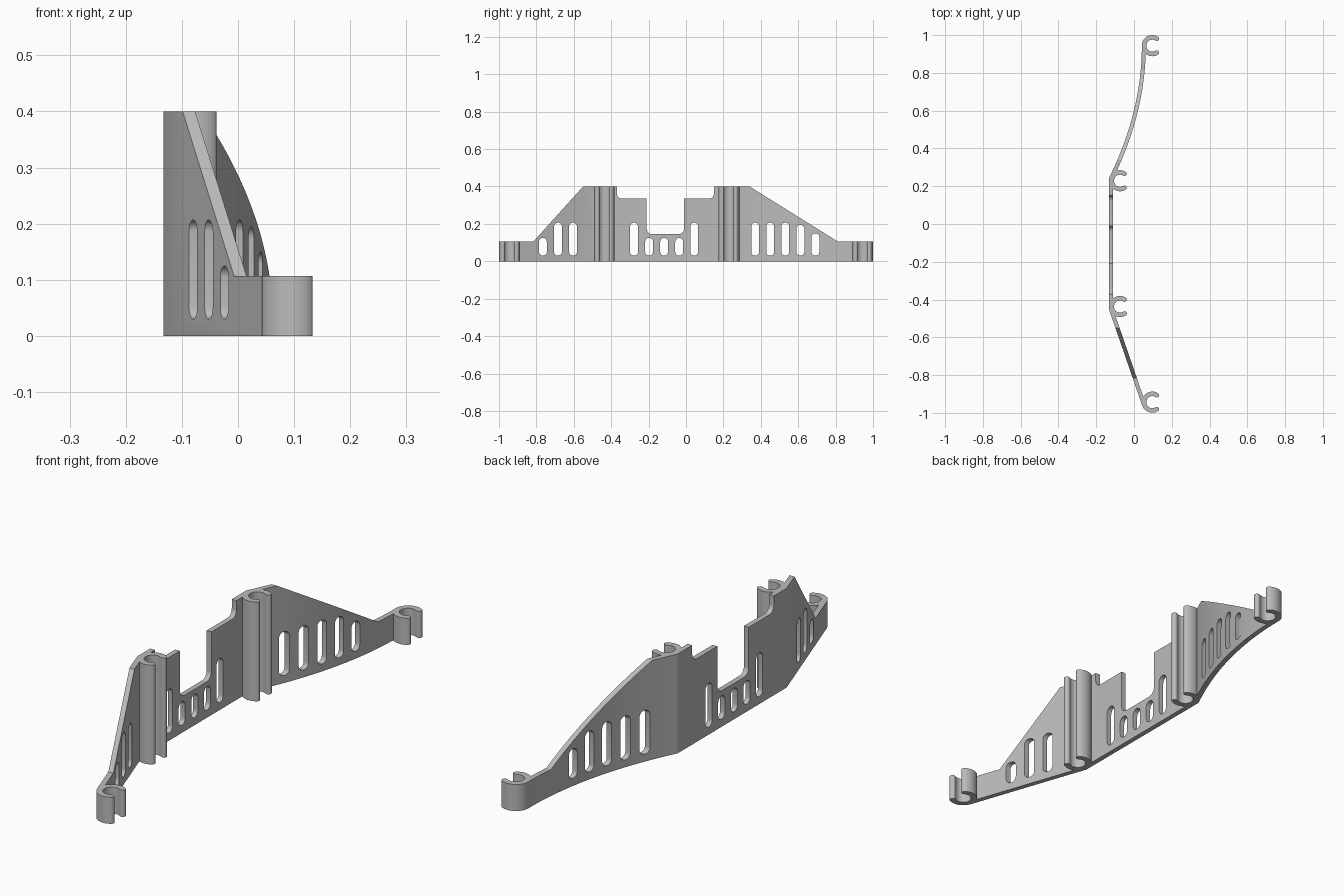
import bpy, bmesh, math
from math import sin, cos, pi, radians
from mathutils import Vector

cube = bpy.data.objects.get("Cube")
if cube:
    bpy.data.objects.remove(cube)

grey = bpy.data.materials.new("matte grey")
grey.use_nodes = True
colour = (0.5, 0.5, 0.5, 1)
grey.diffuse_color = colour
grey.node_tree.nodes["Principled BSDF"].inputs["Base Color"].default_value = colour

THICK = 0.021
TALL, LOW = 0.4, 0.107


def prism(bm, outline, direction):
    """Extrude a closed 3D outline along a direction."""
    face = bm.faces.new([bm.verts.new(p) for p in outline])
    new = bmesh.ops.extrude_face_region(bm, geom=[face])["geom"]
    verts = [v for v in new if isinstance(v, bmesh.types.BMVert)]
    bmesh.ops.translate(bm, vec=Vector(direction), verts=verts)


def make_object(name, bm):
    bmesh.ops.recalc_face_normals(bm, faces=bm.faces)
    mesh = bpy.data.meshes.new(name)
    bm.to_mesh(mesh)
    bm.free()
    mesh.materials.append(grey)
    ob = bpy.data.objects.new(name, mesh)
    bpy.context.collection.objects.link(ob)
    return ob


def smooth(ob):
    ob.data.shade_smooth()
    ob.data.set_sharp_from_angle(angle=radians(20))


def side_profiles(name, outlines):
    """Hidden cutter made of y-z outlines pushed through along x."""
    bm = bmesh.new()
    for outline in outlines:
        prism(bm, [(-0.4, y, z) for y, z in outline], (0.8, 0, 0))
    ob = make_object(name, bm)
    ob.hide_render = True
    return ob


def outline_with_fillets(corners):
    """Corners are (y, z) or (y, z, radius) for rounded right angles."""
    points = []
    for i, corner in enumerate(corners):
        c = Vector(corner[:2])
        if len(corner) == 2:
            points.append(c)
            continue
        r = corner[2]
        a = (Vector(corners[i - 1][:2]) - c).normalized() * r
        b = (Vector(corners[i + 1][:2]) - c).normalized() * r
        for k in range(9):
            t = k * pi / 16
            points.append(c + a + b - b * cos(t) - a * sin(t))
    return points


def slot(y, top, bottom=0.03, r=0.021):
    arc = [k * pi / 10 for k in range(11)]
    upper = [(y + r * cos(t), top - r + r * sin(t)) for t in arc]
    lower = [(y - r * cos(t), bottom + r - r * sin(t)) for t in arc]
    return upper + lower


# Plan centre line: slanted wing, straight middle, curved wing
path = [Vector((0.053, -0.957)), Vector((-0.122, -0.45))]
for k in range(25):
    y = 0.24 + 0.705 * k / 24
    path.append(Vector((0.052 - (0.945 - y) ** 2 / 2.85, y)))

left, right = [], []
for i, p in enumerate(path):
    d_in = (p - path[max(i - 1, 0)]).normalized()
    d_out = (path[min(i + 1, len(path) - 1)] - p).normalized()
    d = (d_in + d_out).normalized()
    miter = THICK / 2 / max(d.dot(d_out), d.dot(d_in))
    n = Vector((-d.y, d.x)) * miter
    left.append(p + n)
    right.append(p - n)

bm = bmesh.new()
prism(bm, [(p.x, p.y, 0) for p in left + right[::-1]], (0, 0, 0.5))
wall = make_object("wall", bm)

# Stepped wall silhouette with the central notch
silhouette = side_profiles("silhouette_cutter", [outline_with_fillets([
    (-1.1, -0.1), (-1.1, LOW), (-0.815, LOW), (-0.55, TALL),
    (-0.37, TALL), (-0.37, 0.335, 0.028), (-0.21, 0.335),
    (-0.21, 0.145, 0.03), (-0.01, 0.145, 0.03), (-0.01, 0.335),
    (0.15, 0.335, 0.028), (0.15, TALL), (0.34, TALL),
    (0.81, LOW), (1.1, LOW), (1.1, -0.1)])])

# Rows of ventilation slots, each row given by its first position and tops
rows = [(-0.765, (0.125, 0.207, 0.207)),
        (-0.278, (0.207, 0.125, 0.125, 0.125, 0.207)),
        (0.37, (0.207, 0.207, 0.207, 0.195, 0.15))]
slots = side_profiles("slot_cutter", [
    slot(start + 0.0805 * i, top)
    for start, tops in rows for i, top in enumerate(tops)])

for cutter, operation in ((silhouette, 'INTERSECT'), (slots, 'DIFFERENCE')):
    mod = wall.modifiers.new(cutter.name, 'BOOLEAN')
    mod.object = cutter
    mod.operation = operation
    mod.solver = 'EXACT'
bpy.context.view_layer.update()
graph = bpy.context.evaluated_depsgraph_get()
cut_mesh = bpy.data.meshes.new_from_object(wall.evaluated_get(graph))
wall.modifiers.clear()
wall.data = cut_mesh
for cutter in (silhouette, slots):
    bpy.data.objects.remove(cutter)
smooth(wall)


# Snap clips: open rings with rounded tips, opening toward +x
def clip(name, x, y, height, outer=0.056, inner=0.032, gap=radians(57)):
    mid, tip = (outer + inner) / 2, (outer - inner) / 2
    sweep = [gap + (2 * pi - 2 * gap) * k / 32 for k in range(33)]
    ring = [(outer * cos(t), outer * sin(t)) for t in sweep]
    for k in range(1, 8):
        a = -gap + k * pi / 8
        ring.append((mid * cos(gap) + tip * cos(a), -mid * sin(gap) + tip * sin(a)))
    ring += [(inner * cos(t), inner * sin(t)) for t in reversed(sweep)]
    for k in range(1, 8):
        a = gap + pi + k * pi / 8
        ring.append((mid * cos(gap) + tip * cos(a), mid * sin(gap) + tip * sin(a)))
    bm = bmesh.new()
    prism(bm, [(x + px, y + py, 0) for px, py in ring], (0, 0, height))
    smooth(make_object(name, bm))


clip("front_end_clip", 0.097, -0.943, LOW)
clip("front_middle_clip", -0.074, -0.437, TALL)
clip("back_middle_clip", -0.074, 0.229, TALL)
clip("back_end_clip", 0.097, 0.944, LOW)
